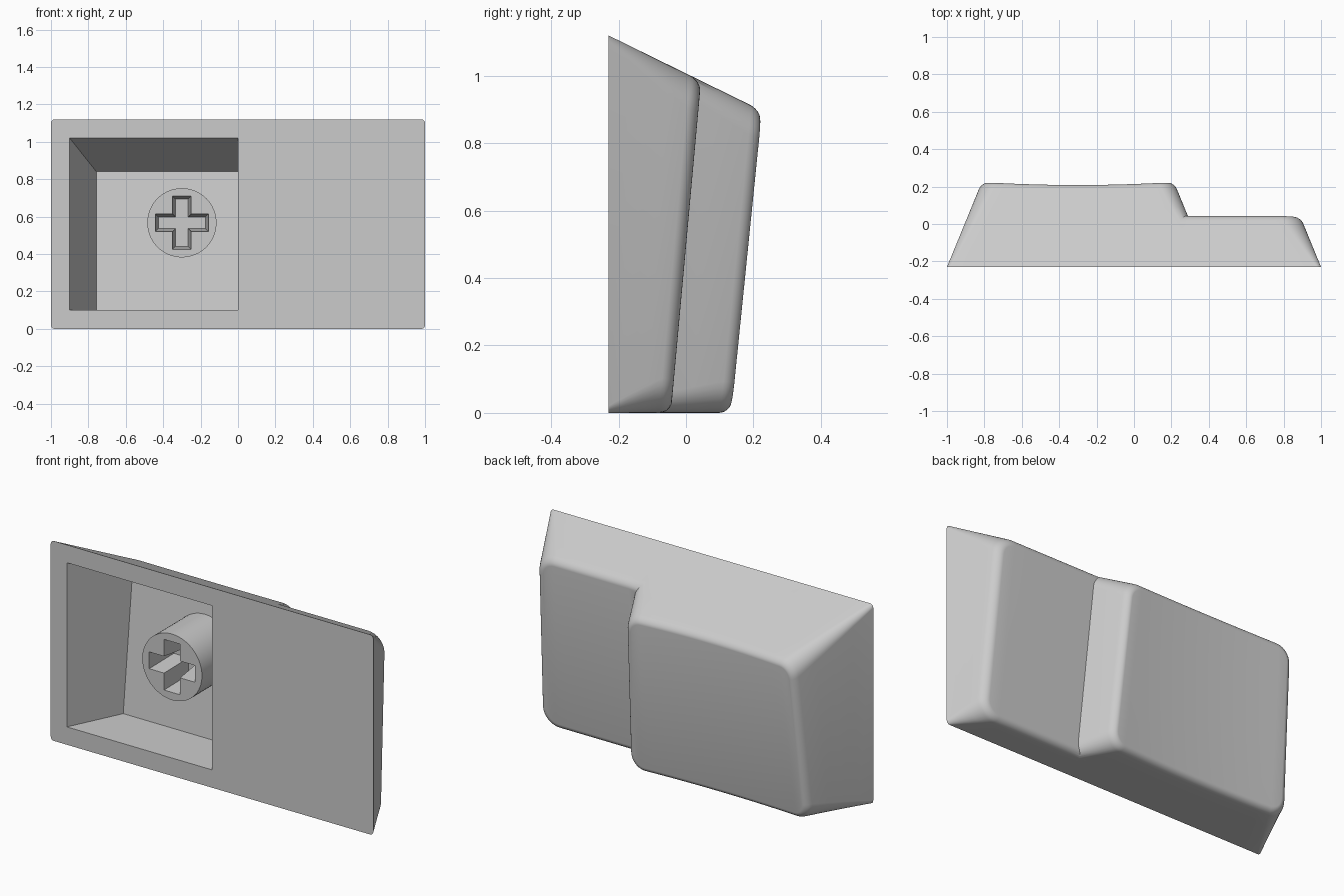
import bpy, bmesh, math

cube = bpy.data.objects.get("Cube")
if cube:
    bpy.data.objects.remove(cube)

BASE_Y = -0.23
HEIGHT = 1.12

grey = bpy.data.materials.new("mid grey plastic")
grey.use_nodes = True
colour = (0.6, 0.6, 0.6, 1)
grey.diffuse_color = colour
grey.node_tree.nodes["Principled BSDF"].inputs["Base Color"].default_value = colour


def loft(name, rings, strip_cap=False):
    """Join equal rings of points into a closed solid."""
    bm = bmesh.new()
    rows = [[bm.verts.new(p) for p in ring] for ring in rings]
    n = len(rows[0])
    for a, b in zip(rows, rows[1:]):
        for i in range(n):
            j = (i + 1) % n
            bm.faces.new((a[i], a[j], b[j], b[i]))
    bm.faces.new(rows[0])
    if strip_cap:
        top = rows[-1]
        for i in range(n // 2 - 1):
            bm.faces.new((top[i], top[i + 1], top[n - 2 - i], top[n - 1 - i]))
    else:
        bm.faces.new(rows[-1])
    bmesh.ops.recalc_face_normals(bm, faces=bm.faces[:])
    mesh = bpy.data.meshes.new(name)
    bm.to_mesh(mesh)
    bm.free()
    mesh.materials.append(grey)
    obj = bpy.data.objects.new(name, mesh)
    bpy.context.collection.objects.link(obj)
    return obj


def outline(left, right, low, high, r, arc=8, cuts=14):
    """Rounded rectangle: lower half left to right, then upper half back."""
    half = []
    for i in range(arc + 1):
        a = math.pi / 2 * i / arc
        half.append((left + r - r * math.cos(a), r - r * math.sin(a)))
    for i in range(1, cuts):
        half.append((left + r + (right - left - 2 * r) * i / cuts, 0))
    for i in range(arc + 1):
        a = math.pi / 2 * i / arc
        half.append((right - r + r * math.sin(a), r - r * math.cos(a)))
    return [(x, low + d) for x, d in half] + [(x, high - d) for x, d in reversed(half)]


def block(name, left, right, top_y, slope, dish, lean_left):
    """Tapered block with a tilted, dished top and a rounded rim."""
    mid, half, rim = (left + right) / 2, (right - left) / 2, 0.035

    def ring(t, inset, drop, radius):
        points = []
        for nx, nz in outline(left + inset, right - inset, inset, HEIGHT - inset, radius):
            x, z = nx, nz
            for _ in range(6):
                top = top_y + slope * z - drop
                top -= dish * max(0, 1 - ((x - mid) / (0.8 * half)) ** 2)
                y = BASE_Y + t * (top - BASE_Y)
                rise = y - BASE_Y
                side = (nx - left) / (right - left)
                x = nx + rise * 0.41 * (lean_left * (1 - side) - side)
                z = nz * (1 - 0.49 * rise / HEIGHT)
            points.append((x, y, z))
        return points

    rings = [ring(t, 0, rim, 0.02 + 0.09 * t) for t in (0, 0.25, 0.5, 0.75, 1)]
    for i in range(1, 7):
        a = math.pi / 2 * i / 6
        inset = rim * (1 - math.cos(a))
        rings.append(ring(1, inset, rim * (1 - math.sin(a)), 0.11 - inset))
    return loft(name, rings, strip_cap=True)


def combine(obj, other, operation):
    mod = obj.modifiers.new(operation.title(), "BOOLEAN")
    mod.operation, mod.object, mod.solver = operation, other, "EXACT"
    bpy.context.view_layer.objects.active = obj
    bpy.ops.object.modifier_apply(modifier=mod.name)
    bpy.data.objects.remove(other)


def smooth(obj, degrees):
    bpy.ops.object.select_all(action="DESELECT")
    obj.select_set(True)
    bpy.context.view_layer.objects.active = obj
    bpy.ops.object.shade_smooth_by_angle(angle=math.radians(degrees))


# Raised key body joined to the lower step
cap = block("key_cap", -1, 0.4, 0.137, 0.104, 0.02, 1)
step = block("lower_step", -0.6, 1, -0.045, 0.091, 0, 0)
combine(cap, step, "UNION")

# Hollow underside on one side only
mouth = [(-0.9, 0.1), (0, 0.1), (0, 1.02), (-0.9, 1.02)]
floor = [(-0.757, 0.065, 0.1), (0, 0.065, 0.1), (0, 0.145, 0.84), (-0.757, 0.145, 0.84)]
cavity = loft("cavity", [[(x, y, z) for x, z in mouth] for y in (-0.4, BASE_Y)] + [floor])
combine(cap, cavity, "DIFFERENCE")
smooth(cap, 30)

# Round mounting stem
CX, CZ, R = -0.3, 0.567, 0.185
circle = [(CX + R * math.cos(math.tau * i / 64), CZ + R * math.sin(math.tau * i / 64))
          for i in range(64)]
stem = loft("stem", [[(x, y, z) for x, z in circle] for y in (-0.155, 0.15)])


# Tapered cross socket in the stem
def cross(y, inset):
    w, h, long = 0.05 - inset, 0.047 - inset, 0.142 - inset
    quarter = [(long, h), (w, h), (w, long)]
    pts = quarter + [(-x, z) for x, z in reversed(quarter)]
    pts += [(-x, -z) for x, z in pts]
    return [(CX + x, y, CZ + z) for x, z in pts]


combine(stem, loft("socket", [cross(-0.2, 0), cross(-0.155, 0), cross(0.04, 0.016)]), "DIFFERENCE")
smooth(stem, 30)
